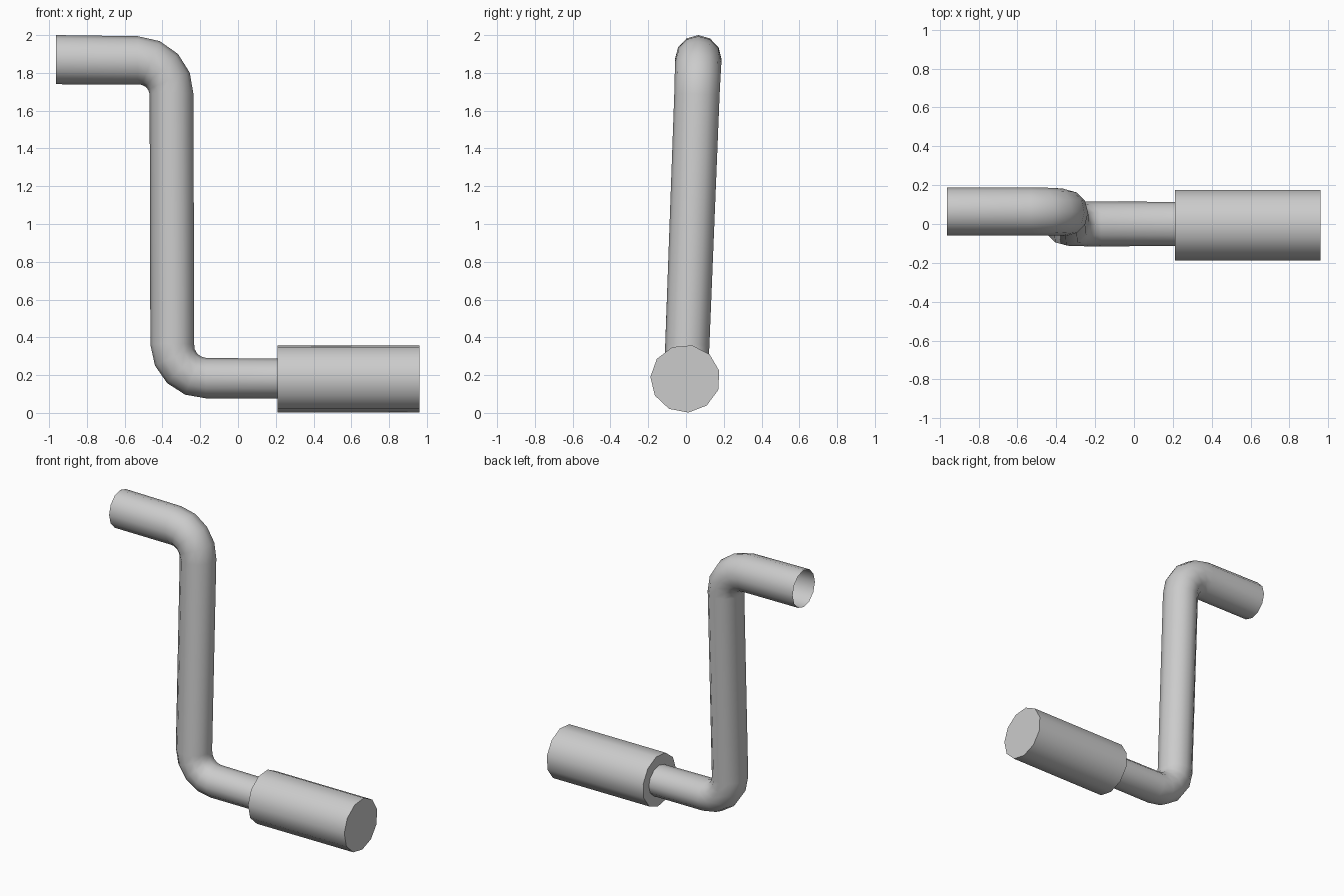
import bpy, bmesh
from math import sin, cos, pi, radians
from mathutils import Vector

if "Cube" in bpy.data.objects:
    bpy.data.objects.remove(bpy.data.objects["Cube"])


def loft(name, rings, cap=False):
    """Skin a list of equal-sized point rings into one smooth-sided object."""
    bm = bmesh.new()
    loops = [[bm.verts.new(p) for p in ring] for ring in rings]
    n = len(loops[0])
    for a, b in zip(loops, loops[1:]):
        for i in range(n):
            j = (i + 1) % n
            bm.faces.new((a[i], a[j], b[j], b[i]))
    if cap:
        bm.faces.new(loops[0][::-1])
        bm.faces.new(loops[-1])
    mesh = bpy.data.meshes.new(name)
    bm.to_mesh(mesh)
    bm.free()
    obj = bpy.data.objects.new(name, mesh)
    bpy.context.collection.objects.link(obj)
    bpy.context.view_layer.objects.active = obj
    obj.select_set(True)
    bpy.ops.object.shade_smooth_by_angle(angle=radians(40))
    obj.select_set(False)
    return obj


def ring(center, tangent, ry, rn, sides, phase=0.0):
    """Cross-section across the tangent: ry sideways, rn in the bend plane."""
    t = Vector(tangent).normalized()
    side = (Vector((0, 1, 0)) - t * t.y).normalized()
    up = t.cross(side)
    return [Vector(center) + side * (ry * cos(a)) + up * (rn * sin(a))
            for a in (phase + 2 * pi * i / sides for i in range(sides))]


def lean(z):
    """Sideways lean of the crank arm."""
    return 0.065 * (z - 0.18) / 1.69


# crank rod: open shaft end, upper bend, leaning arm, lower bend, handle stub
STEPS = 4
BEND = 0.178
path = [((-0.963, 1.870), (1, 0), (0.124, 0.130))]
for i in range(STEPS + 1):
    f = i / STEPS
    a = f * pi / 2
    path.append(((-0.53 + BEND * sin(a), 1.688 + BEND * cos(a)),
                 (cos(a), -sin(a)), (0.124 - 0.004 * f, 0.128 - 0.012 * f)))
for i in range(STEPS + 1):
    f = i / STEPS
    a = f * pi / 2
    path.append(((-0.17 - BEND * cos(a), 0.362 - BEND * sin(a)),
                 (sin(a), -cos(a)), (0.117 - 0.002 * f, 0.116 - 0.009 * f)))
path.append(((0.22, 0.182), (1, 0), (0.114, 0.105)))

rings = []
for (x, z), (tx, tz), (ry, rn) in path:
    tangent = (tx, 0.038 * tz, tz)
    rings.append(ring((x, lean(z), z), tangent, ry, rn, 12))
loft("crank_rod", rings)

# handle grip: capped eleven-sided cylinder
loft("grip", [ring((x, -0.004, 0.181), (1, 0, 0), 0.185, 0.18, 11, radians(177))
              for x in (0.21, 0.96)], cap=True)
